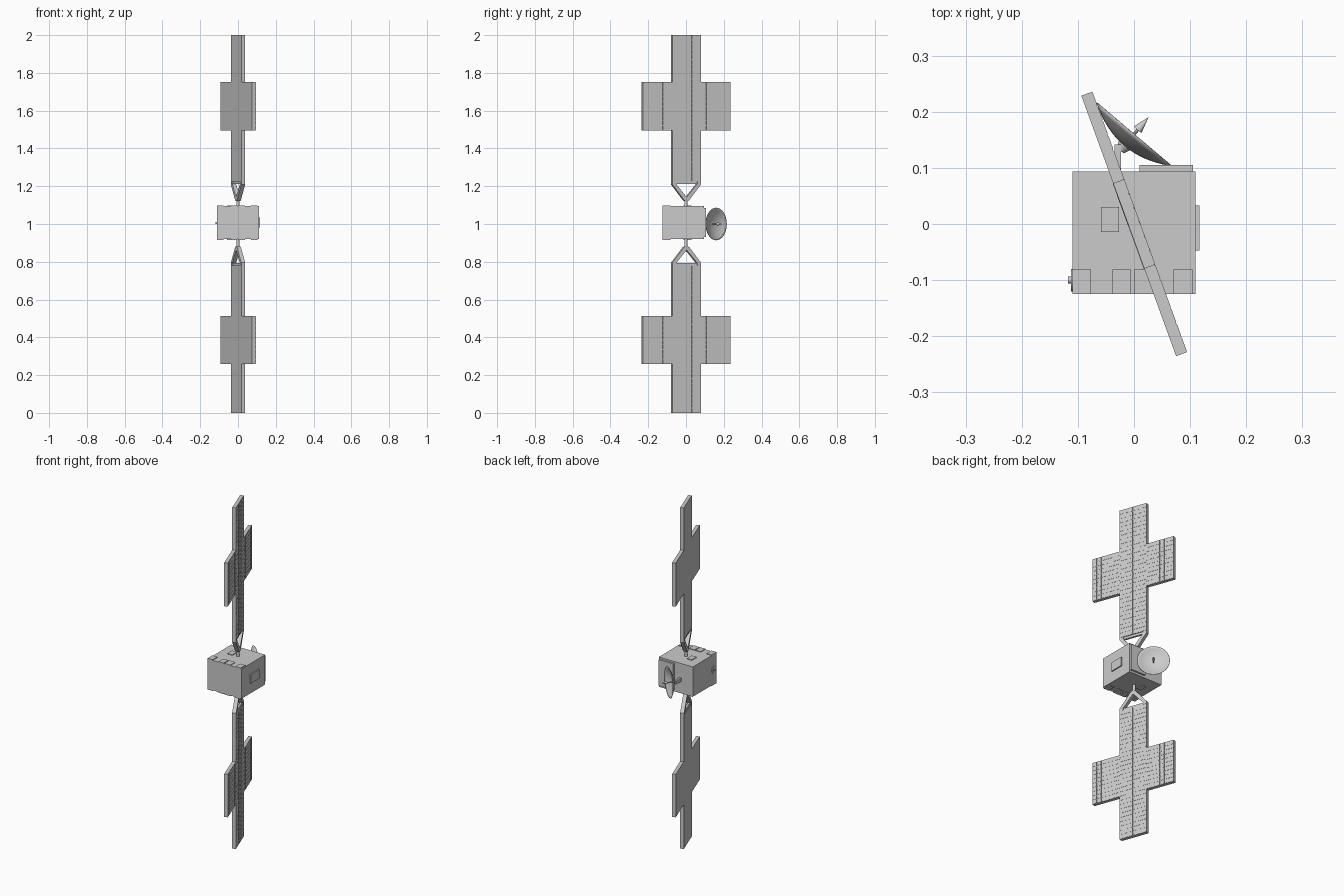
import bpy, bmesh, math
from mathutils import Vector

if "Cube" in bpy.data.objects:
    bpy.data.objects.remove(bpy.data.objects["Cube"])

TILT = math.radians(20)          # solar arrays are turned about z
THICK = 0.011                    # half thickness of the arrays


def finish(name, bm, tilt=0.0, smooth=False):
    bmesh.ops.recalc_face_normals(bm, faces=bm.faces)
    me = bpy.data.meshes.new(name)
    bm.to_mesh(me)
    bm.free()
    ob = bpy.data.objects.new(name, me)
    bpy.context.collection.objects.link(ob)
    ob.rotation_euler.z = tilt
    if smooth:
        bpy.context.view_layer.objects.active = ob
        ob.select_set(True)
        bpy.ops.object.shade_smooth_by_angle(angle=math.radians(35))
        ob.select_set(False)
    return ob


def add_box(bm, lo, hi):
    lo, hi = Vector(lo), Vector(hi)
    vs = bmesh.ops.create_cube(bm, size=1)["verts"]
    for v in vs:
        v.co = Vector(a * b for a, b in zip(v.co, hi - lo)) + (lo + hi) / 2


def box(name, lo, hi, tilt=0.0):
    bm = bmesh.new()
    add_box(bm, lo, hi)
    return finish(name, bm, tilt)


def prism(name, pts, half, tilt):
    """Extrude a (y, z) outline along x."""
    bm = bmesh.new()
    f = bm.faces.new([bm.verts.new((-half, y, z)) for y, z in pts])
    ext = bmesh.ops.extrude_face_region(bm, geom=[f])["geom"]
    for v in ext:
        if isinstance(v, bmesh.types.BMVert):
            v.co.x = half
    return finish(name, bm, tilt)


def rod(name, a, b, r1, r2, seg=16):
    a, b = Vector(a), Vector(b)
    bm = bmesh.new()
    bmesh.ops.create_cone(bm, cap_ends=True, segments=seg, radius1=r1,
                          radius2=r2, depth=(b - a).length)
    ob = finish(name, bm, smooth=True)
    ob.rotation_euler = (b - a).to_track_quat('Z', 'Y').to_euler()
    ob.location = (a + b) / 2
    return ob


# Solar arrays: cross panel, cell tiles, yoke and hinge
def array(tag, root, end, wing0, wing1, apex, body):
    n, w = 0.081, 0.247
    s = 1 if end > root else -1
    prism(tag + "_solar_panel",
          [(-n, root), (n, root), (n, wing0), (w, wing0), (w, wing1), (n, wing1),
           (n, end), (-n, end), (-n, wing1), (-w, wing1), (-w, wing0), (-n, wing0)],
          THICK - 0.001, TILT)

    bm = bmesh.new()

    def tiles(y0, y1, z0, z1, cols, rows):
        z0, z1 = min(z0, z1), max(z0, z1)
        dy, dz, g = (y1 - y0) / cols, (z1 - z0) / rows, 0.0015
        for i in range(cols):
            for j in range(rows):
                y, z = y0 + i * dy, z0 + j * dz
                add_box(bm, (THICK - 0.002, y + g, z + g),
                        (THICK, y + dy - g, z + dz - g))
    tiles(-n, n, root, end, 6, 30)
    tiles(-w, -n, wing0, wing1, 6, 10)
    tiles(n, w, wing0, wing1, 6, 10)
    finish(tag + "_solar_cells", bm, TILT)

    prism(tag + "_yoke",
          [(-n, root), (-n, root - s * 0.015), (-0.016, apex + s * 0.006),
           (-0.008, apex), (0.008, apex), (0.016, apex + s * 0.006),
           (n, root - s * 0.015), (n, root), (0.06, root),
           (0.06, root - s * 0.012), (0, apex + s * 0.02),
           (-0.06, root - s * 0.012), (-0.06, root)], THICK, TILT)
    z = sorted((root, root - s * 0.013))
    box(tag + "_yoke_bar", (-0.006, -0.065, z[0]), (0.006, 0.065, z[1]), TILT)
    rod(tag + "_hinge_post", (0, 0, body), (0, 0, apex + s * 0.008), 0.009, 0.009)


array("upper", 1.225, 2.0, 1.496, 1.751, 1.122, 1.09)
array("lower", 0.78, 0.0, 0.512, 0.26, 0.882, 0.925)

# Main body and its side plates
TOP, BOT = 1.095, 0.92
box("body", (-0.11, -0.125, BOT), (0.11, 0.094, TOP))
box("back_plate", (0.01, 0.09, 0.932), (0.105, 0.105, 1.085))
box("side_plate", (0.105, -0.047, 0.982), (0.117, 0.033, 1.034))

# Equipment boxes on top and bottom
for i, (x0, x1, y0, y1) in enumerate([
        (-0.11, -0.077, -0.125, -0.081), (-0.038, -0.005, -0.125, -0.081),
        (0.0, 0.038, -0.125, -0.081), (0.07, 0.104, -0.125, -0.081),
        (-0.059, -0.027, -0.014, 0.03)]):
    box(f"top_box_{i}", (x0, y0, TOP - 0.01), (x1, y1, TOP + 0.004))
    box(f"bottom_box_{i}", (x0, y0, BOT - 0.004), (x1, y1, BOT + 0.01))

# Side thruster
rod("side_thruster_base", (-0.105, -0.1, 1.005), (-0.112, -0.1, 1.005), 0.02, 0.02, 20)
rod("side_thruster", (-0.105, -0.1, 1.005), (-0.118, -0.1, 1.005), 0.006, 0.006)

# Dish: revolved parabola with a feed and a support arm
R, DEPTH = 0.086, 0.026
axis = Vector((0.646, 0.763, 0)).normalized()
centre = Vector((0, 0.16, 1.0))
bm = bmesh.new()
prof = [bm.verts.new((R * t / 8, 0, DEPTH * ((t / 8) ** 2 - 1))) for t in range(9)]
edges = [bm.edges.new(p) for p in zip(prof, prof[1:])]
bmesh.ops.spin(bm, geom=prof + edges, axis=(0, 0, 1), cent=(0, 0, 0),
               steps=32, angle=math.tau, use_duplicate=False)
bmesh.ops.remove_doubles(bm, verts=bm.verts, dist=1e-5)
dish = finish("dish", bm, smooth=True)
dish.rotation_euler = axis.to_track_quat('Z', 'Y').to_euler()
dish.location = centre
sol = dish.modifiers.new("thickness", 'SOLIDIFY')
sol.thickness = 0.002
sol.offset = 0

back = centre - axis * DEPTH
rod("dish_feed_stem", back, centre + axis * 0.012, 0.003, 0.003, 10)
rod("dish_feed_horn", centre + axis * 0.01, centre + axis * 0.039, 0.009, 0.0005, 12)
rod("dish_hub", back - axis * 0.012, back + axis * 0.002, 0.008, 0.014)
box("dish_arm", (-0.035, 0.09, 0.99), (-0.023, 0.142, 1.01))
